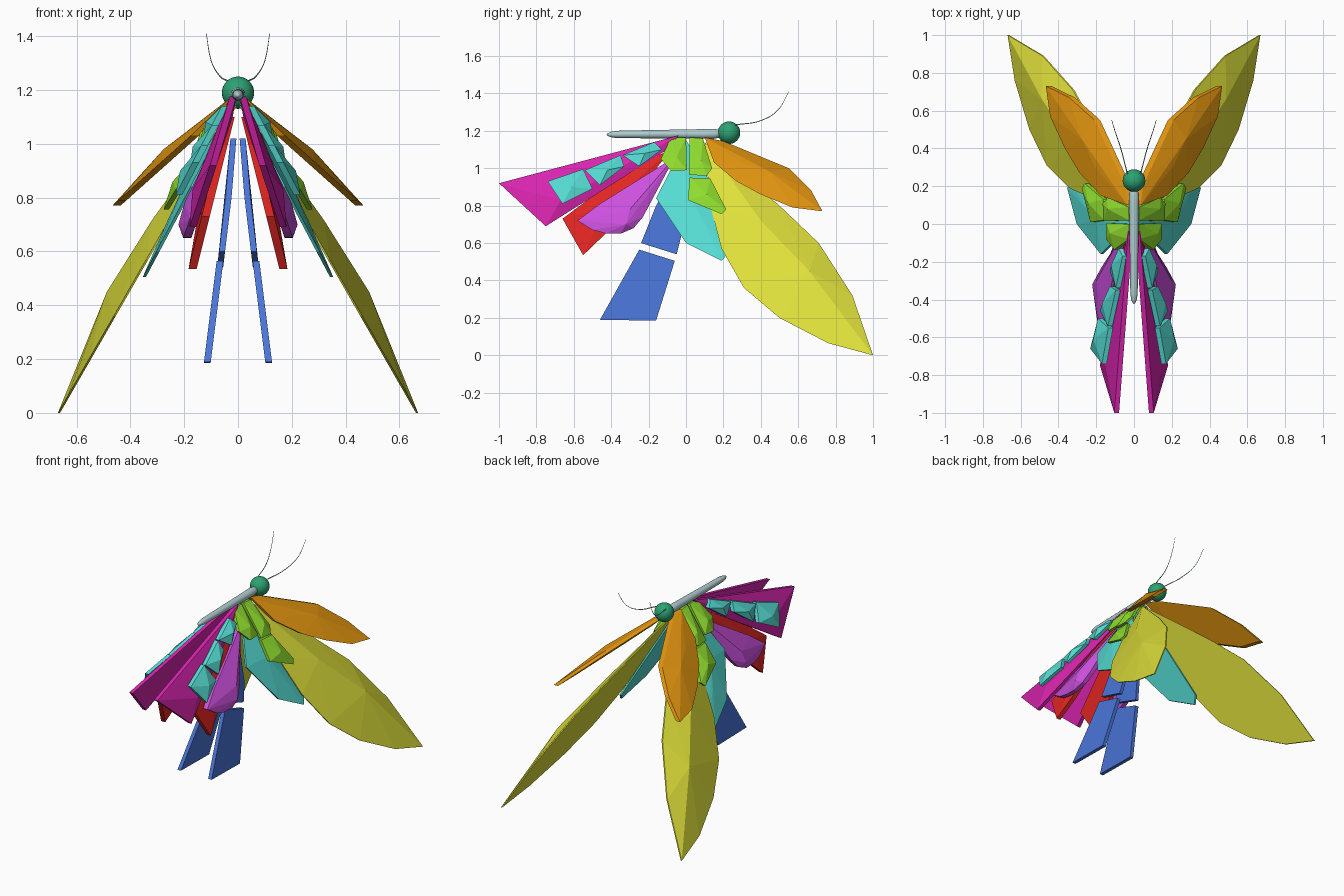
import bpy
import bmesh
import math
from mathutils import Vector

cube = bpy.data.objects.get("Cube")
if cube:
    bpy.data.objects.remove(cube, do_unlink=True)


def material(name, code):
    # hex display colour to linear values
    rgb = [int(code[i:i + 2], 16) / 255 for i in (0, 2, 4)]
    lin = [c / 12.92 if c < 0.04 else ((c + 0.055) / 1.055) ** 2.4 for c in rgb] + [1]
    m = bpy.data.materials.new(name)
    m.use_nodes = True
    m.diffuse_color = lin
    m.node_tree.nodes["Principled BSDF"].inputs["Base Color"].default_value = lin
    return m


YELLOW = material("yellow", "DEDF3A")
ORANGE = material("orange", "DE920F")
CYAN = material("turquoise", "55DBD2")
LIME = material("lime", "8FDC2E")
MAGENTA = material("magenta", "D824AE")
PURPLE = material("purple", "CC50DE")
RED = material("red", "E22622")
BLUE = material("blue", "4A75D8")
GREEN = material("head green", "2CA272")
GREY = material("pale grey", "B0CDD0")


def finish(bm, name, mat, mirror=True):
    mesh = bpy.data.meshes.new(name)
    bm.to_mesh(mesh)
    bm.free()
    mesh.materials.append(mat)
    obj = bpy.data.objects.new(name, mesh)
    bpy.context.collection.objects.link(obj)
    if mirror:
        obj.modifiers.new("Mirror", 'MIRROR').use_mirror_merge = False
    return obj


def panel(name, mat, outline, slope, thick, ridge=(), lift=0.0, top=1.16):
    """Faceted wing plate: side outline (y, z) leaning outward, with raised ridge points."""
    bm = bmesh.new()

    def lean(z):
        return max(0.006, slope * (top - z) + lift)

    for y, z in outline:
        bm.verts.new((lean(z), y, z))
        bm.verts.new((lean(z) + thick, y, z))
    for y, z, out in ridge:
        bm.verts.new((lean(z) + out, y, z))
    hull = bmesh.ops.convex_hull(bm, input=bm.verts[:])
    spare = {g for g in hull["geom_interior"] + hull["geom_unused"]
             if isinstance(g, bmesh.types.BMVert)}
    bmesh.ops.delete(bm, geom=list(spare), context='VERTS')
    bmesh.ops.dissolve_limit(bm, angle_limit=math.radians(1),
                             verts=bm.verts[:], edges=bm.edges[:])
    bmesh.ops.recalc_face_normals(bm, faces=bm.faces[:])
    return finish(bm, name, mat)


# Large fore wing and the upper wing above it
panel("fore_wing", YELLOW,
      [(.1, 1.14), (.13, .8), (.19, .57), (.31, .36), (.5, .2), (.76, .065), (1, 0),
       (.89, .32), (.71, .6), (.5, .8)],
      .575, .008, [(.4, .72, .07), (.66, .45, .085)], top=1.15)
panel("upper_wing", ORANGE,
      [(.1, 1.165), (.15, 1.03), (.27, .93), (.4, .86), (.57, .79), (.73, .77),
       (.67, .88), (.55, 1.0), (.2, 1.145)],
      1.12, .03, [(.45, .98, .075), (.3, 1.03, .06)])

# Middle wing with small scales over its root
panel("middle_wing", CYAN,
      [(0, 1.15), (-.07, 1.0), (-.16, .84), (0, .6), (.19, .505), (.23, .55), (.1, 1.0)],
      .53, .012, [(.02, .85, .04), (.1, .7, .03)], top=1.15)
panel("root_scale_rear", LIME,
      [(-.08, 1.165), (0, 1.165), (.005, .99), (-.08, .985), (-.135, 1.05)],
      .68, .02, [(-.05, 1.06, .05)], .01)
panel("root_scale_front", LIME,
      [(.02, 1.165), (.09, 1.16), (.14, 1.0), (.11, .96), (.015, .965)],
      .68, .02, [(.08, 1.04, .05)], .01)
panel("lower_scale", LIME,
      [(.02, .95), (.13, .945), (.215, .78), (.19, .755), (.01, .83)],
      .61, .02, [(.11, .86, .05)], .01)

# Hind wing layers, outermost last
panel("inner_hind_wing", RED,
      [(-.08, 1.1), (-.3, 1.0), (-.66, .73), (-.55, .535), (-.43, .65)],
      .25, .03, [(-.42, .8, .05)], top=1.15)
panel("tail_wing", MAGENTA,
      [(-.04, 1.175), (-1, .92), (-.75, .69), (-.6, .785), (-.1, 1.1)],
      .33, .025, [(-.67, .83, .06), (-.5, .98, .045)])
panel("round_wing", PURPLE,
      [(-.06, 1.06), (-.09, 1.04), (-.46, .81), (-.58, .72), (-.5, .67), (-.43, .652),
       (-.35, .65), (-.28, .68), (-.23, .74)],
      .34, .03, [(-.3, .78, .07), (-.32, .7, .065)])

# Three plates running along the tail wing
plates = [
    ("outer_plate", [(-.74, .93), (-.55, .995), (-.5, .89), (-.66, .81)], (-.61, .9)),
    ("middle_plate", [(-.54, .99), (-.35, 1.07), (-.33, 1.01), (-.46, .91)], (-.42, .99)),
    ("inner_plate", [(-.34, 1.07), (-.17, 1.14), (-.13, 1.1), (-.25, 1.01)], (-.22, 1.08)),
]
for name, outline, peak in plates:
    panel(name, CYAN, outline, .52, .025, [(*peak, .055)], .025)

# Trailing tail blades
panel("upper_blade", BLUE,
      [(-.05, 1.02), (-.16, .8), (-.24, .6), (-.05, .54), (-.02, .66)],
      .12, .022, top=1.0)
panel("lower_blade", BLUE,
      [(-.25, .565), (-.06, .505), (-.16, .185), (-.46, .19)],
      .125, .025, top=1.0)

# Slender tapered body with rounded ends
bm = bmesh.new()
bmesh.ops.create_uvsphere(bm, u_segments=20, v_segments=16, radius=1)
for v in bm.verts:
    x, y, z = v.co
    # sphere poles become the two ends of the body
    along = max(-1, min(1, z))
    t = math.acos(-along) / math.pi
    ring = max(math.hypot(x, y), 1e-6)
    r = (.017 + .012 * t) * min(1, ring * 2)
    v.co = Vector((x / ring * r, -.425 + .625 * (along + 1) / 2, 1.18 + .005 * t + y / ring * r))
bmesh.ops.recalc_face_normals(bm, faces=bm.faces[:])
for f in bm.faces:
    f.smooth = True
finish(bm, "body", GREY, False)

# Round head
bm = bmesh.new()
bmesh.ops.create_uvsphere(bm, u_segments=28, v_segments=16, radius=.06)
bmesh.ops.translate(bm, verts=bm.verts[:], vec=(0, .23, 1.19))
for f in bm.faces:
    f.smooth = True
finish(bm, "head", GREEN, False)

# Curved, tapering antennae
for side, sx in (("left", 1), ("right", -1)):
    curve = bpy.data.curves.new(side + "_antenna", 'CURVE')
    curve.dimensions = '3D'
    curve.bevel_depth = .003
    curve.bevel_resolution = 1
    spline = curve.splines.new('BEZIER')
    path = [(.035, .265, 1.232), (.07, .4, 1.255), (.1, .49, 1.31), (.118, .55, 1.41)]
    spline.bezier_points.add(len(path) - 1)
    for i, (p, co) in enumerate(zip(spline.bezier_points, path)):
        p.co = (sx * co[0], co[1], co[2])
        p.handle_left_type = p.handle_right_type = 'AUTO'
        p.radius = 1 - .2 * i
    curve.materials.append(GREY)
    bpy.context.collection.objects.link(bpy.data.objects.new(side + "_antenna", curve))
